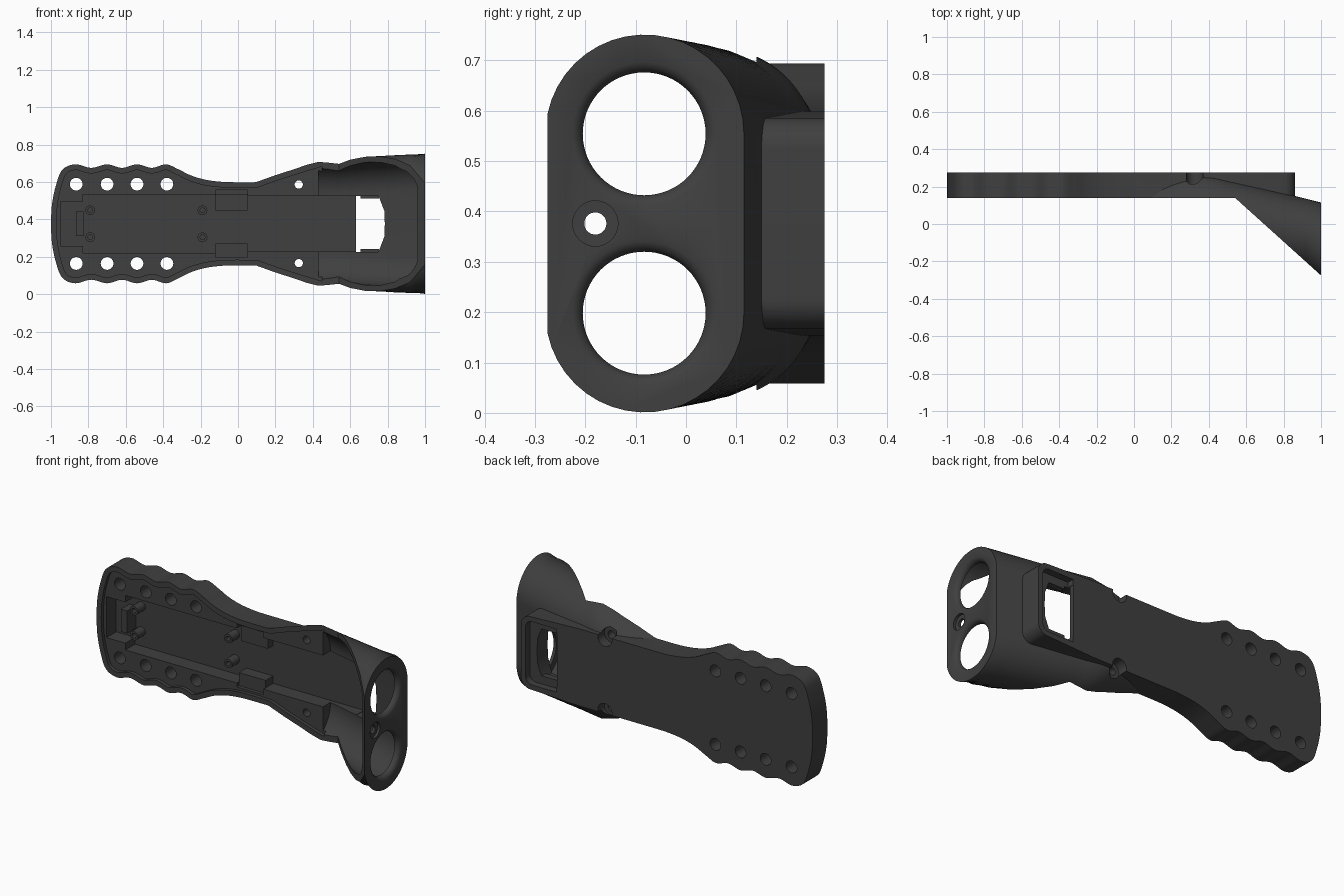
import bpy, bmesh, math

if "Cube" in bpy.data.objects:
    bpy.data.objects.remove(bpy.data.objects["Cube"])

C = 0.376          # height of the symmetry plane
R = 0.197          # corner radius of the head section
dark = bpy.data.materials.new("dark_plastic")
dark.diffuse_color = (0.05, 0.05, 0.05, 1)
dark.use_nodes = True
dark.node_tree.nodes["Principled BSDF"].inputs["Base Color"].default_value = dark.diffuse_color


def loft(name, rings):
    """Skin equal-length rings of points and cap both ends."""
    bm = bmesh.new()
    vs = [[bm.verts.new(p) for p in ring] for ring in rings]
    n = len(vs[0])
    for a, b in zip(vs, vs[1:]):
        for i in range(n):
            j = (i + 1) % n
            bm.faces.new((a[i], a[j], b[j], b[i]))
    bm.faces.new(vs[0])
    bm.faces.new(vs[-1])
    bmesh.ops.recalc_face_normals(bm, faces=bm.faces)
    me = bpy.data.meshes.new(name)
    bm.to_mesh(me)
    bm.free()
    ob = bpy.data.objects.new(name, me)
    bpy.context.collection.objects.link(ob)
    me.materials.append(dark)
    return ob


def prism(name, pts, y0, y1):
    return loft(name, [[(x, y, C + z) for x, z in pts] for y in (y0, y1)])


def box(name, x0, x1, z0, z1, y0, y1):
    return prism(name, [(x0, z0), (x1, z0), (x1, z1), (x0, z1)], y0, y1)


def lathe_y(name, x, z, prof, n=32):
    """Stacked circles along y, prof = [(y, r)]."""
    return loft(name, [[(x + r * math.cos(k * math.tau / n), y, C + z + r * math.sin(k * math.tau / n))
                        for k in range(n)] for y, r in prof])


def lathe_x(name, y, z, prof, n=64):
    return loft(name, [[(x, y + r * math.cos(k * math.tau / n), C + z + r * math.sin(k * math.tau / n))
                        for k in range(n)] for x, r in prof])


def boolean(ob, other, op):
    bpy.context.view_layer.objects.active = ob
    m = ob.modifiers.new("bool", 'BOOLEAN')
    m.operation, m.solver, m.object = op, 'EXACT', other
    bpy.ops.object.modifier_apply(modifier=m.name)
    bpy.data.objects.remove(other)


def mirror(half):
    """Close a half outline, running from the axis outwards, over z = 0."""
    return [(x, -z) for x, z in reversed(half) if z > 1e-6] + half


def spline(p, steps=6):
    out = []
    for i in range(len(p) - 1):
        a, b, c, d = p[max(i - 1, 0)], p[i], p[i + 1], p[min(i + 2, len(p) - 1)]
        for s in range(steps):
            t = s / steps
            out.append(tuple(0.5 * (2 * b[k] + (c[k] - a[k]) * t + (2 * a[k] - 5 * b[k] + 4 * c[k] - d[k]) * t * t
                                    + (3 * b[k] - a[k] - 3 * c[k] + d[k]) * t ** 3) for k in (0, 1)))
    return out + [p[-1]]


def inset(line, d):
    out = []
    for i, (x, z) in enumerate(line):
        a, b = line[max(i - 1, 0)], line[min(i + 1, len(line) - 1)]
        tx, tz = b[0] - a[0], b[1] - a[1]
        l = math.hypot(tx, tz)
        out.append((x + d * tz / l, z - d * tx / l))
    return out


def arc(cx, cz, r, a0, a1, n=8):
    return [(cx + r * math.cos(math.radians(a0 + (a1 - a0) * k / n)),
             cz + r * math.sin(math.radians(a0 + (a1 - a0) * k / n))) for k in range(n + 1)]


# Head section: stadium with sloping rear, sliced by the parting plane
KEYS = [(0.05, .03), (0.1, .038), (0.2, .074), (0.3, .106), (0.43, .151), (0.54, .155), (1.0, .178)]


def straight(x):
    for (x0, c0), (x1, c1) in zip(KEYS, KEYS[1:]):
        if x <= x1:
            return c0 + (c1 - c0) * (x - x0) / (x1 - x0)
    return KEYS[-1][1]


def head_ring(x, r=R, drop=0.0):
    yc = min(0.272, 0.115 + 0.25 * (1 - x)) - R
    part = 0.14 - max(0, x - 0.54) * 0.415 / 0.46 - drop
    t0 = math.asin(max(-0.9998, (part - yc) / r))
    n = 20
    half = []
    for k in range(n + 1):
        t = t0 + (math.pi / 2 - t0) * k / n
        half.append((yc + r * math.sin(t), straight(x) + r * math.cos(t)))
    return [(x, y, C + z) for y, z in half] + [(x, y, C - z) for y, z in reversed(half)]


# Grip with finger bumps, narrowing to the neck and running on to the window box
grip_half = spline([(-1, 0), (-.995, .1), (-.975, .2), (-.94, .288), (-.87, .318), (-.785, .299), (-.70, .318),
                    (-.62, .299), (-.54, .318), (-.46, .299), (-.385, .318), (-.32, .292), (-.25, .258),
                    (-.17, .235), (-.08, .224), (0, .222)])
shell = prism("handle_shell", mirror(grip_half + [(0.5, .222)] + arc(0.80, .15, .06, 80, 0)), 0.14, 0.275)

# Flared head
xs = [.05, .1, .15, .2, .25, .3, .365, .43, .485, .54, .6, .68, .76, .84, .92, 1.0]
boolean(shell, loft("head", [head_ring(x) for x in xs]), 'UNION')

# Head cavity
cav = [.43, .485, .54, .6, .68, .76, .84, .9, .94, .97]
boolean(shell, loft("cavity", [head_ring(x, R - .03, .05) for x in cav]), 'DIFFERENCE')

cutters = []
# Rim step around the grip, then the long channel
rim = mirror(grip_half + [(.1, .224), (.2, .26), (.3, .292), (.44, .335)])
cutters.append(prism("rim_cut", inset(rim, .03), 0.10, 0.16))
channel = [(-.95, 0), (-.95, .118), (-.83, .118), (-.83, .157), (-.12, .157), (-.12, .18), (.05, .18),
           (.05, .148), (.64, .148)]
cutters.append(prism("channel_cut", mirror(channel), 0.08, 0.248))
# Window opening and its rear pocket
cutters.append(prism("window_cut", mirror([(.785, 0), (.782, .07), (.755, .14), (.75, .15), (.63, .15)]), 0.05, 0.31))
pocket = [(.632, .182)] + arc(.79, .142, .04, 90, 0)
cutters.append(prism("pocket_cut", pocket + [(x, -z) for x, z in reversed(pocket)], 0.235, 0.31))
# Grip holes and screw holes
for s in (1, -1):
    for x in (-.865, -.70, -.54, -.38):
        cutters.append(lathe_y("grip_hole", x, s * .212, [(.1, .034), (.3, .034)]))
    cutters.append(lathe_y("screw_hole", .325, s * .21, [(.1, .022), (.215, .022), (.2151, .045), (.31, .045)]))
    # Large round sensor openings with rounded rims
    cutters.append(lathe_x("sensor_hole", -.083, s * .178,
                           [(.93, .122), (.975, .122), (.985, .1245), (.994, .131), (1.0, .142), (1.02, .142)]))
cutters.append(lathe_x("face_screw", -.18, 0, [(.93, .022), (.985, .022), (.9851, .045), (1.02, .045)], 32))
for c in cutters:
    boolean(shell, c, 'DIFFERENCE')

# Inner fittings
parts = [shell]
for s in (1, -1):
    for x in (-.79, -.19):
        boss = lathe_y("board_boss", x, s * .072, [(.18, .026), (.252, .026)], 24)
        boolean(boss, lathe_y("boss_hole", x, s * .072, [(.1, .013), (.235, .013)], 24), 'DIFFERENCE')
        parts.append(boss)
    parts.append(box("window_clip", .655, .755, s * .135, s * .155, .2, .235))
parts.append(box("end_post", -.865, -.825, -.065, .065, .17, .252))
parts.append(box("upper_block", -.12, .05, .07, .16, .2, .252))
parts.append(box("lower_rail", -.12, .05, -.185, -.105, .18, .252))

for ob in parts:
    bpy.ops.object.select_all(action='DESELECT')
    ob.select_set(True)
    bpy.context.view_layer.objects.active = ob
    bpy.ops.object.shade_smooth_by_angle(angle=math.radians(30))
